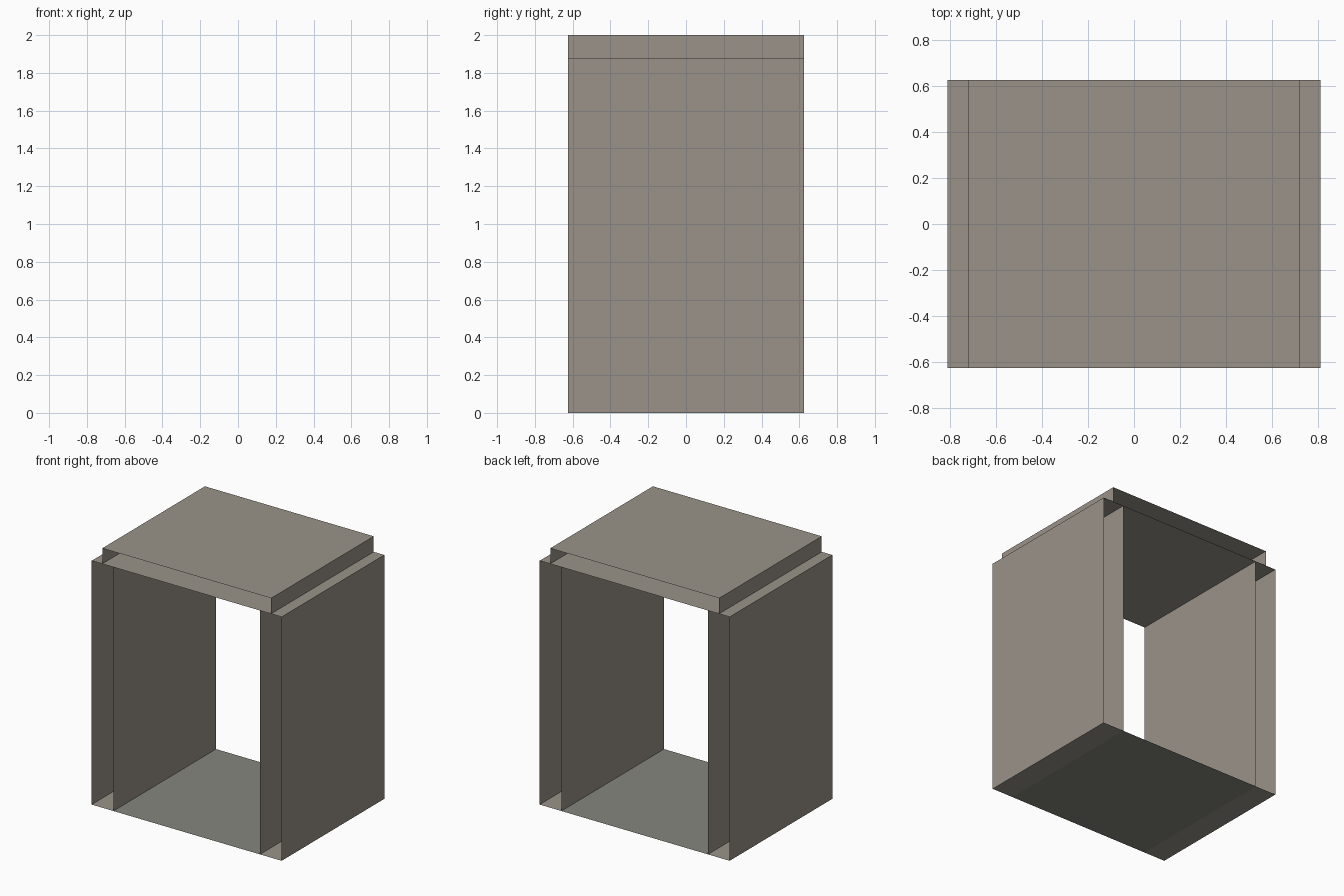
import bpy

if "Cube" in bpy.data.objects:
    bpy.data.objects.remove(bpy.data.objects["Cube"])

HALF_DEPTH = 0.625   # open front and back
INNER, LID, OUTER = 0.625, 0.72, 0.81
SHELF, TOP = 1.88, 2.0


def material(name, rgb):
    m = bpy.data.materials.new(name)
    m.diffuse_color = (*rgb, 1)
    m.use_nodes = True
    m.node_tree.nodes["Principled BSDF"].inputs["Base Color"].default_value = m.diffuse_color
    return m


def sheet(name, profile, mat, closed=False):
    """Sweep an x-z profile along y as thin sheets, clockwise = facing out."""
    n = len(profile)
    verts = [(x, y, z) for y in (-HALF_DEPTH, HALF_DEPTH) for x, z in profile]
    faces = []
    for i in range(n if closed else n - 1):
        j = (i + 1) % n
        faces.append((i, j, j + n, i + n))
    mesh = bpy.data.meshes.new(name)
    mesh.from_pydata(verts, [], faces)
    mesh.materials.append(mat)
    ob = bpy.data.objects.new(name, mesh)
    bpy.context.collection.objects.link(ob)
    return ob


stone = material("warm_grey", (0.32, 0.29, 0.25))
floor_grey = material("floor_grey", (0.24, 0.24, 0.21))

# Hollow side jambs, mirrored left to right
jambs = sheet("side_jambs", [(INNER, 0), (INNER, SHELF), (OUTER, SHELF), (OUTER, 0)],
              stone, closed=True)
jambs.modifiers.new("mirror", "MIRROR").use_axis[0] = True

# Raised lid on top, and the ceiling panel below it
sheet("lid", [(-LID, SHELF), (-LID, TOP), (LID, TOP), (LID, SHELF)], stone)
sheet("ceiling", [(INNER, SHELF), (-INNER, SHELF)], stone)

# Floor between the jambs
sheet("floor", [(INNER, 0), (-INNER, 0)], floor_grey)
